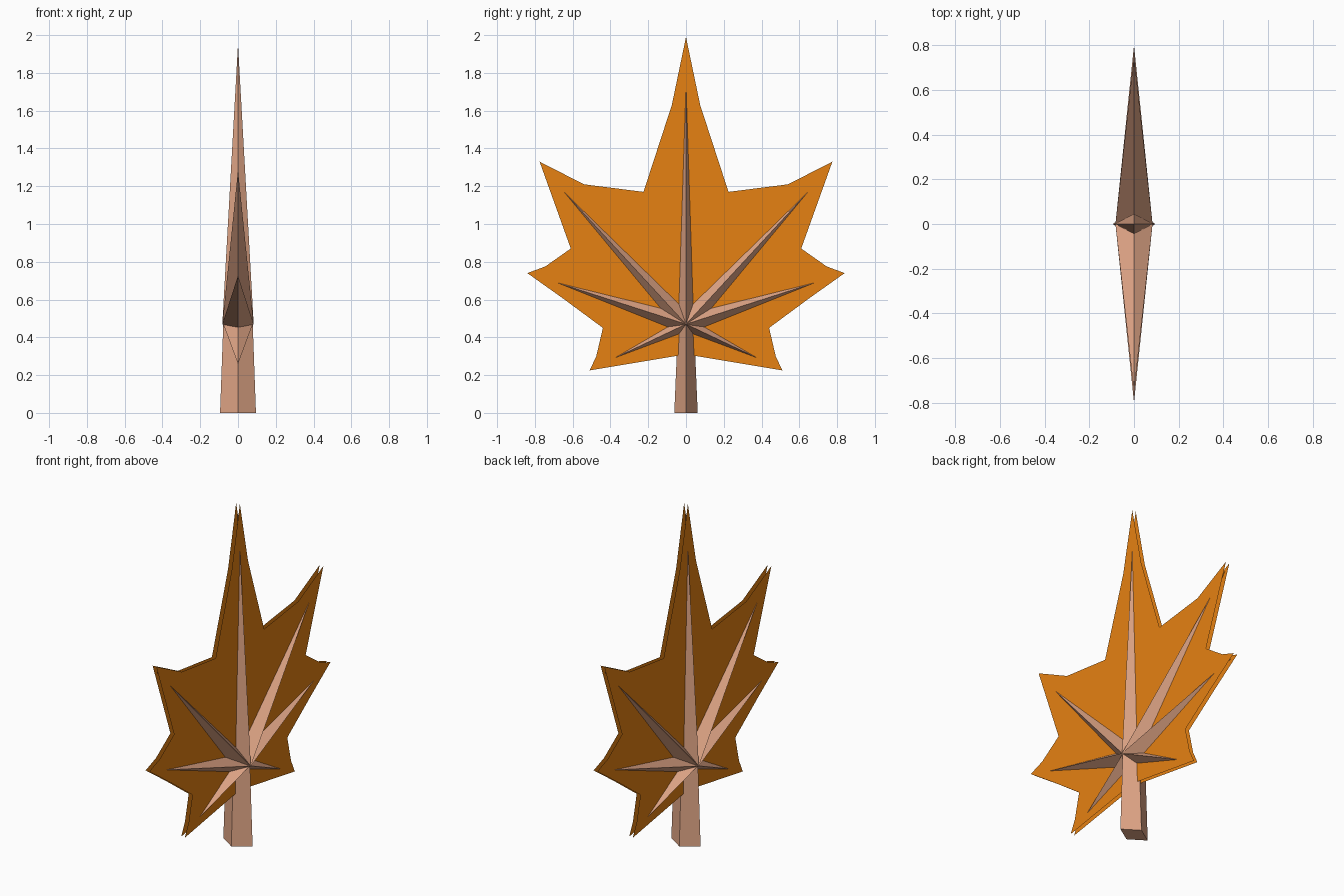
import bpy, bmesh
from mathutils import Vector

if "Cube" in bpy.data.objects:
    bpy.data.objects.remove(bpy.data.objects["Cube"])


def material(name, rgb):
    m = bpy.data.materials.new(name)
    m.diffuse_color = (*rgb, 1)
    m.use_nodes = True
    m.node_tree.nodes["Principled BSDF"].inputs["Base Color"].default_value = m.diffuse_color
    return m


ORANGE = material("orange", (0.79, 0.22, 0.006))
TAN = material("tan", (0.75, 0.38, 0.24))


def make_object(name, bm, mat, smooth=False):
    me = bpy.data.meshes.new(name)
    bm.to_mesh(me)
    bm.free()
    for p in me.polygons:
        p.use_smooth = smooth
    me.materials.append(mat)
    ob = bpy.data.objects.new(name, me)
    bpy.context.collection.objects.link(ob)
    return ob


# Leaf blade: right half outline (y, z) from stem to tip, mirrored to the left
half = [(0.51, 0.225), (0.475, 0.30), (0.44, 0.45), (0.65, 0.605),
        (0.84, 0.74), (0.745, 0.775), (0.61, 0.87), (0.775, 1.33),
        (0.54, 1.21), (0.225, 1.17), (0.075, 1.63)]
outline = [(0, 0.31)] + half + [(0, 1.99)] + [(-y, z) for y, z in reversed(half)]
bm = bmesh.new()
face = bm.faces.new([bm.verts.new((0, y, z)) for y, z in outline])
bmesh.ops.inset_region(bm, faces=[face], thickness=0.032, use_even_offset=True)
for v in face.verts:
    v.co.x = 0.012
leaf = make_object("leaf_blade", bm, ORANGE, smooth=True)
mod = leaf.modifiers.new("both_sides", 'MIRROR')
mod.use_axis = (True, False, False)


# Diamond-section spike or bar lying in the YZ plane
def diamond_bar(name, start, end, w0, d0, w1=0, d1=0):
    a, b = Vector((0, *start)), Vector((0, *end))
    across = (b - a).normalized().cross(Vector((1, 0, 0)))
    depth = Vector((1, 0, 0))
    bm = bmesh.new()

    def ring(c, w, d):
        return [bm.verts.new(c + o) for o in
                (across * w, depth * d, -across * w, -depth * d)]
    base = ring(a, w0, d0)
    bm.faces.new(base)
    if w1:
        top = ring(b, w1, d1)
        bm.faces.new(top)
    else:
        top = [bm.verts.new(b)] * 4
    for i in range(4):
        j = (i + 1) % 4
        quad = [base[i], base[j], top[j]] + ([top[i]] if w1 else [])
        bm.faces.new(quad)
    bmesh.ops.recalc_face_normals(bm, faces=bm.faces)
    return make_object(name, bm, TAN)


# Stem
diamond_bar("stem", (0, 0), (0, 0.47), 0.062, 0.095, 0.042, 0.078)

# Veins radiate from the hub; their hidden tips sink into the blade
HUB = Vector((0, 0.47))


def vein(name, tip, width, depth):
    diamond_bar(name, HUB, HUB + (Vector(tip) - HUB) * 1.14, width, depth)


vein("middle_vein", (0, 1.77), 0.048, 0.083)
for side, s in (("right", 1), ("left", -1)):
    vein(f"upper_vein_{side}", (s * 0.66, 1.185), 0.058, 0.083)
    vein(f"side_vein_{side}", (s * 0.70, 0.695), 0.058, 0.083)
    vein(f"lower_vein_{side}", (s * 0.39, 0.285), 0.042, 0.078)
